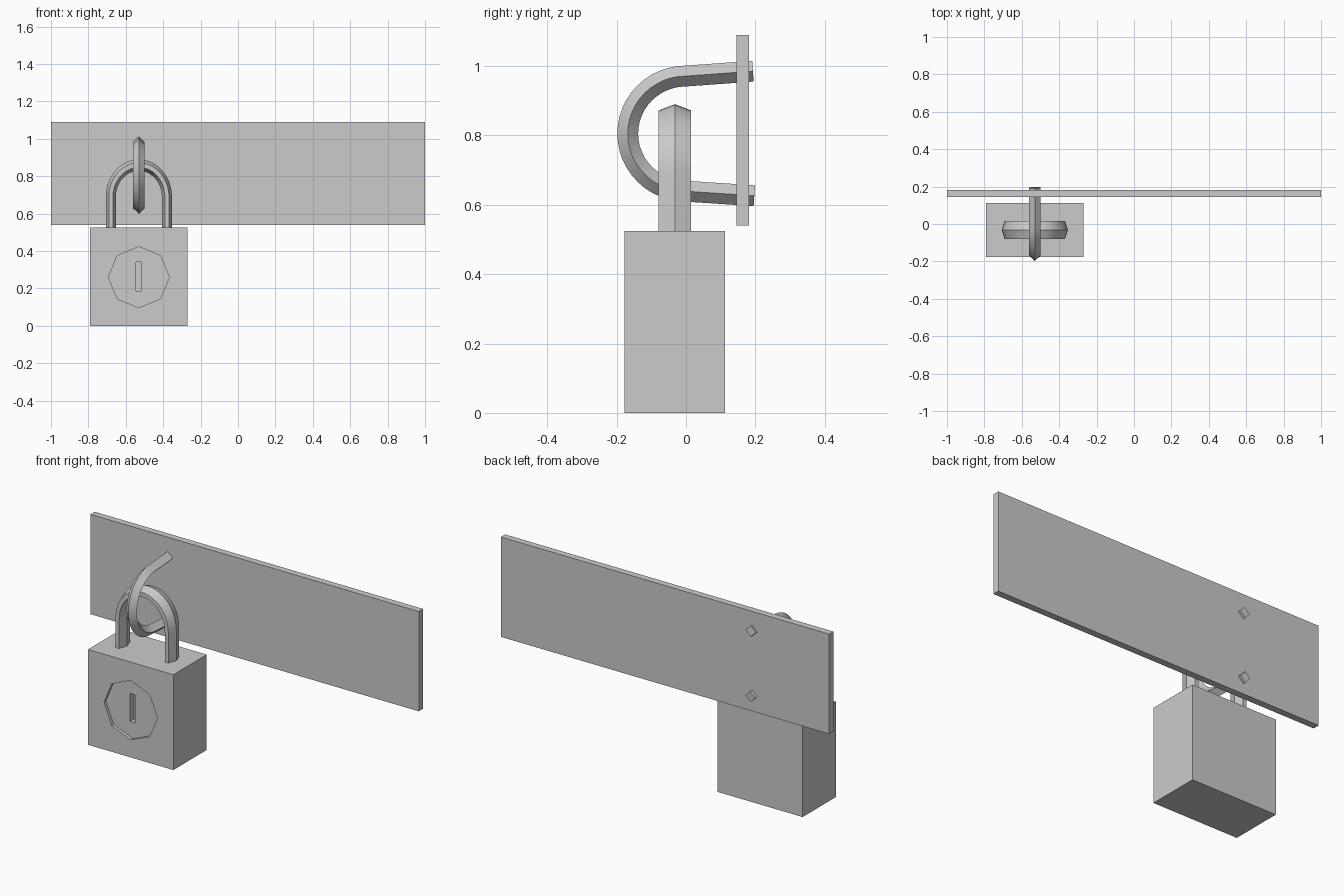
import bpy
import bmesh
from math import sin, cos, pi, radians
from mathutils import Vector

cube = bpy.data.objects.get("Cube")
if cube:
    bpy.data.objects.remove(cube, do_unlink=True)

steel = bpy.data.materials.new("grey_metal")
steel.use_nodes = True
grey = (0.6, 0.6, 0.6, 1)
steel.diffuse_color = grey
steel.node_tree.nodes["Principled BSDF"].inputs["Base Color"].default_value = grey

LOCK_X, LOCK_Y = -0.53, -0.032


def finish(name, bm):
    bmesh.ops.recalc_face_normals(bm, faces=bm.faces)
    mesh = bpy.data.meshes.new(name)
    bm.to_mesh(mesh)
    bm.free()
    mesh.materials.append(steel)
    obj = bpy.data.objects.new(name, mesh)
    bpy.context.collection.objects.link(obj)
    return obj


def box(name, low, high):
    low, high = Vector(low), Vector(high)
    bm = bmesh.new()
    bmesh.ops.create_cube(bm, size=1)
    bmesh.ops.scale(bm, vec=high - low, verts=bm.verts)
    bmesh.ops.translate(bm, vec=(low + high) / 2, verts=bm.verts)
    return finish(name, bm)


def activate(obj):
    bpy.ops.object.select_all(action='DESELECT')
    obj.select_set(True)
    bpy.context.view_layer.objects.active = obj


def cut(target, cutter):
    mod = target.modifiers.new("cut", 'BOOLEAN')
    mod.operation = 'DIFFERENCE'
    mod.solver = 'EXACT'
    mod.object = cutter
    activate(target)
    bpy.ops.object.modifier_apply(modifier=mod.name)
    bpy.data.objects.remove(cutter, do_unlink=True)


def sweep(name, path, section, place):
    """Carry a (radial, sideways) section along a flat path; place maps to 3D."""
    bm = bmesh.new()
    path = [Vector(p) for p in path]
    rings = []
    for i, p in enumerate(path):
        ahead = path[min(i + 1, len(path) - 1)]
        behind = path[max(i - 1, 0)]
        t = (ahead - behind).normalized()
        n = Vector((-t.y, t.x))
        rings.append([bm.verts.new(place(*(p + n * u), v)) for u, v in section])
    count = len(section)
    for a, b in zip(rings, rings[1:]):
        for j in range(count):
            k = (j + 1) % count
            bm.faces.new((a[j], a[k], b[k], b[j]))
    bm.faces.new(rings[0])
    bm.faces.new(rings[-1])
    obj = finish(name, bm)
    activate(obj)
    bpy.ops.object.shade_smooth_by_angle(angle=radians(25))
    return obj


# Backing plate
box("backing_plate", (-1, 0.145, 0.54), (1, 0.182, 1.09))

# Lock body with a shallow octagonal recess and a keyhole slot
body = box("lock_body", (-0.79, -0.177, 0), (-0.27, 0.113, 0.525))
bm = bmesh.new()
rim = [bm.verts.new((LOCK_X + 0.163 * sin(i * pi / 4), -0.2, 0.26 + 0.163 * cos(i * pi / 4)))
       for i in range(8)]
face = bm.faces.new(rim)
grown = bmesh.ops.extrude_face_region(bm, geom=[face])["geom"]
bmesh.ops.translate(bm, vec=(0, 0.04, 0),
                    verts=[g for g in grown if isinstance(g, bmesh.types.BMVert)])
cut(body, finish("recess_cutter", bm))
cut(body, box("keyhole_cutter", (-0.545, -0.2, 0.187), (-0.515, -0.125, 0.342)))

# Shackle: six-sided bar, arch slightly stretched upwards
SPRING = 0.69
arc = [(-0.15 * cos(pi * i / 20), SPRING + 0.15 * sin(pi * i / 20)) for i in range(21)]
hexagon = [(0.027, 0), (0.011, 0.047), (-0.011, 0.047),
           (-0.027, 0), (-0.011, -0.047), (0.011, -0.047)]


def place_shackle(a, b, side):
    if b > SPRING:
        b = SPRING + (b - SPRING) * 1.13
    return (LOCK_X + a, LOCK_Y + side, b)


sweep("shackle", [(-0.15, 0.5)] + arc + [(0.15, 0.5)], hexagon, place_shackle)

# Staple: diamond bar bent through the plate
bend = [(-0.168 * sin(pi * i / 24), 0.805 - 0.166 * cos(pi * i / 24)) for i in range(25)]
diamond = [(0.03, 0), (0, 0.031), (-0.03, 0), (0, -0.031)]
sweep("staple", [(0.197, 0.626)] + bend + [(0.193, 0.985)], diamond,
      lambda a, b, side: (LOCK_X + side, a, b))
